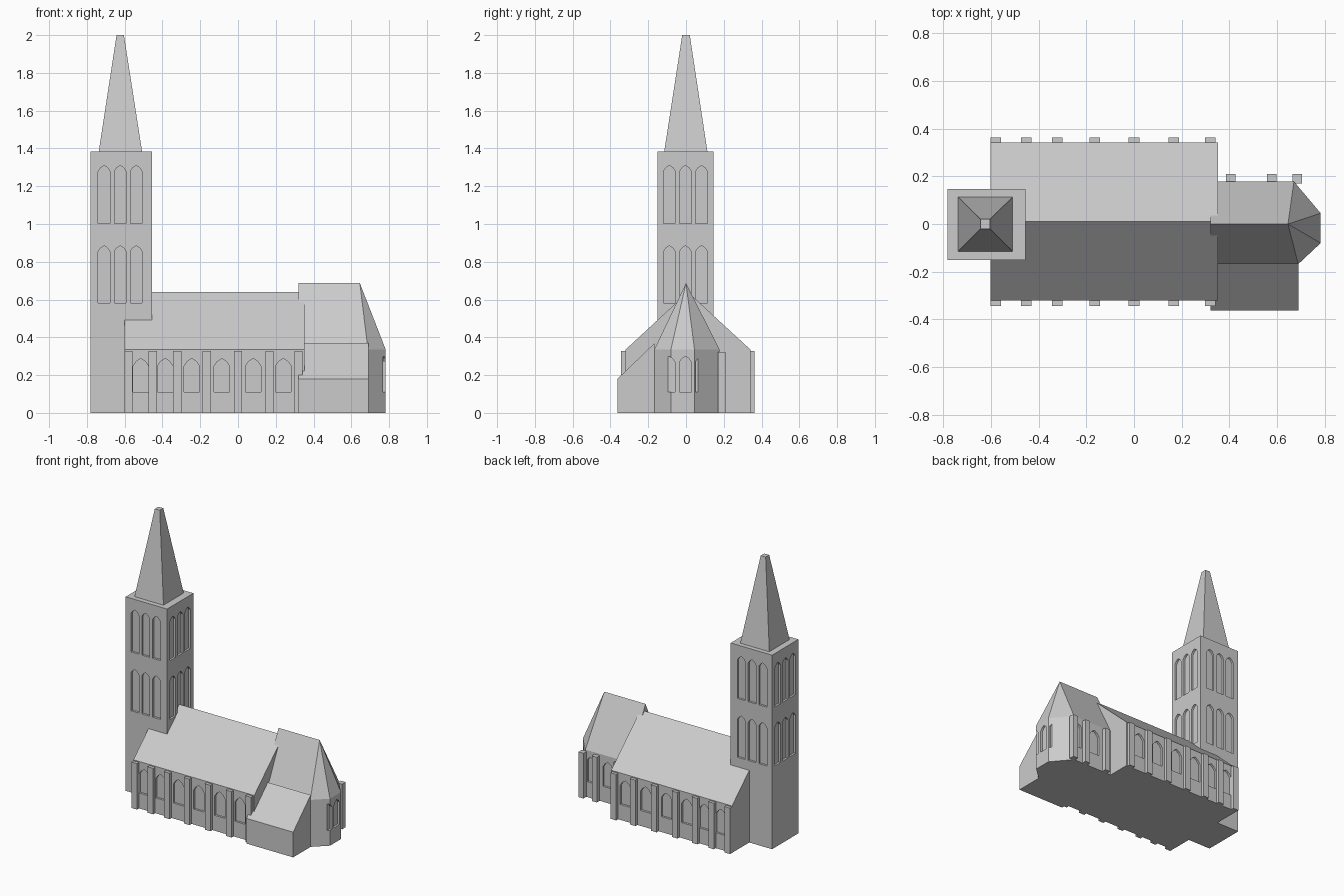
import bpy, bmesh
from mathutils import Vector

if "Cube" in bpy.data.objects:
    bpy.data.objects.remove(bpy.data.objects["Cube"])

stone = bpy.data.materials.new("light_grey_stone")
stone.diffuse_color = (0.6, 0.6, 0.6, 1)
stone.use_nodes = True
stone.node_tree.nodes["Principled BSDF"].inputs["Base Color"].default_value = stone.diffuse_color


def finish(name, bm):
    bmesh.ops.recalc_face_normals(bm, faces=bm.faces)
    me = bpy.data.meshes.new(name)
    bm.to_mesh(me)
    bm.free()
    ob = bpy.data.objects.new(name, me)
    bpy.context.collection.objects.link(ob)
    me.materials.append(stone)
    return ob


def hull(name, points):
    """Convex solid around the given points."""
    bm = bmesh.new()
    for p in points:
        bm.verts.new(p)
    bmesh.ops.convex_hull(bm, input=bm.verts[:])
    bmesh.ops.dissolve_limit(bm, angle_limit=0.01, verts=bm.verts[:], edges=bm.edges[:])
    return finish(name, bm)


def rect(x0, x1, y0, y1, z):
    return [(x, y, z) for x in (x0, x1) for y in (y0, y1)]


def box(name, x0, x1, y0, y1, z0, z1):
    return hull(name, rect(x0, x1, y0, y1, z0) + rect(x0, x1, y0, y1, z1))


def cut_windows(target, windows, depth=0.015):
    """Sink pointed windows: (x, y, wall normal axis, width, bottom, top)."""
    bm = bmesh.new()
    for x, y, axis, w, z0, z1 in windows:
        rise = 0.5 * w
        shape = [(-w / 2, z0), (w / 2, z0), (w / 2, z1 - rise), (w * 0.3, z1 - rise * 0.4),
                 (0, z1), (-w * 0.3, z1 - rise * 0.4), (-w / 2, z1 - rise)]
        start = Vector((-depth, 0, 0)) if axis == 'x' else Vector((0, -depth, 0))
        vs = [bm.verts.new(start + (Vector((x, y + u, z)) if axis == 'x' else Vector((x + u, y, z))))
              for u, z in shape]
        ext = bmesh.ops.extrude_face_region(bm, geom=[bm.faces.new(vs)])
        bmesh.ops.translate(bm, vec=-2 * start,
                            verts=[v for v in ext["geom"] if isinstance(v, bmesh.types.BMVert)])
        # the starting face stays as the other cap
    cutter = finish("window_cutter", bm)
    cutter.hide_render = True
    mod = target.modifiers.new("windows", 'BOOLEAN')
    mod.operation, mod.object, mod.solver = 'DIFFERENCE', cutter, 'EXACT'
    bpy.context.view_layer.objects.active = target
    bpy.ops.object.modifier_apply(modifier=mod.name)
    bpy.data.objects.remove(cutter)


# tower with two tiers of triple windows on every side
tower = box("tower", -0.782, -0.455, -0.15, 0.146, 0, 1.385)
wins = []
for z0, z1 in ((0.583, 0.885), (1.003, 1.31)):
    for i in (-1, 0, 1):
        for y in (-0.15, 0.146):
            wins.append((-0.624 + i * 0.085, y, 'y', 0.062, z0, z1))
        for x in (-0.782, -0.455):
            wins.append((x, -0.003 + i * 0.085, 'x', 0.062, z0, z1))
cut_windows(tower, wins)

# spire with a blunt tip
hull("spire", rect(-0.737, -0.508, -0.115, 0.113, 1.385) + rect(-0.643, -0.604, -0.02, 0.02, 2.0))

# nave with gabled roof
nave = hull("nave", rect(-0.602, 0.352, -0.32, 0.341, 0) + rect(-0.602, 0.352, -0.32, 0.341, 0.335)
            + [(-0.602, 0.01, 0.64), (0.352, 0.01, 0.64)])
cut_windows(nave, [(x, y, 'y', 0.082, 0.11, 0.288)
                   for x in (-0.515, -0.385, -0.245, -0.085, 0.08, 0.24) for y in (-0.32, 0.341)])

# nave buttresses on both long sides
for x in (-0.58, -0.452, -0.322, -0.165, 0.0, 0.167, 0.32):
    box("nave_buttress_front", x - 0.022, x + 0.022, -0.343, -0.31, 0, 0.328)
    box("nave_buttress_back", x - 0.022, x + 0.022, 0.33, 0.363, 0, 0.328)

# choir with five-sided apse and hipped roof
plan = [(0.32, -0.168), (0.688, -0.168), (0.782, -0.08), (0.782, 0.045), (0.67, 0.178), (0.32, 0.178)]
choir = hull("choir", [(x, y, z) for x, y in plan for z in (0, 0.335)]
             + [(0.32, 0, 0.687), (0.645, 0, 0.687)])
cut_windows(choir, [(0.782, y, 'x', 0.062, 0.11, 0.3) for y in (-0.09, -0.003, 0.08)]
            + [(0.492, 0.178, 'y', 0.08, 0.11, 0.29), (0.63, 0.178, 'y', 0.05, 0.11, 0.29)])

# choir buttresses on the back
for x in (0.405, 0.577, 0.683):
    box("choir_buttress", x - 0.02, x + 0.02, 0.17, 0.21, 0, 0.322)

# lean-to sacristy at the front of the choir
hull("sacristy", rect(0.32, 0.69, -0.363, -0.166, 0)
     + [(x, y, z) for x in (0.32, 0.69) for y, z in ((-0.363, 0.18), (-0.166, 0.37))])
